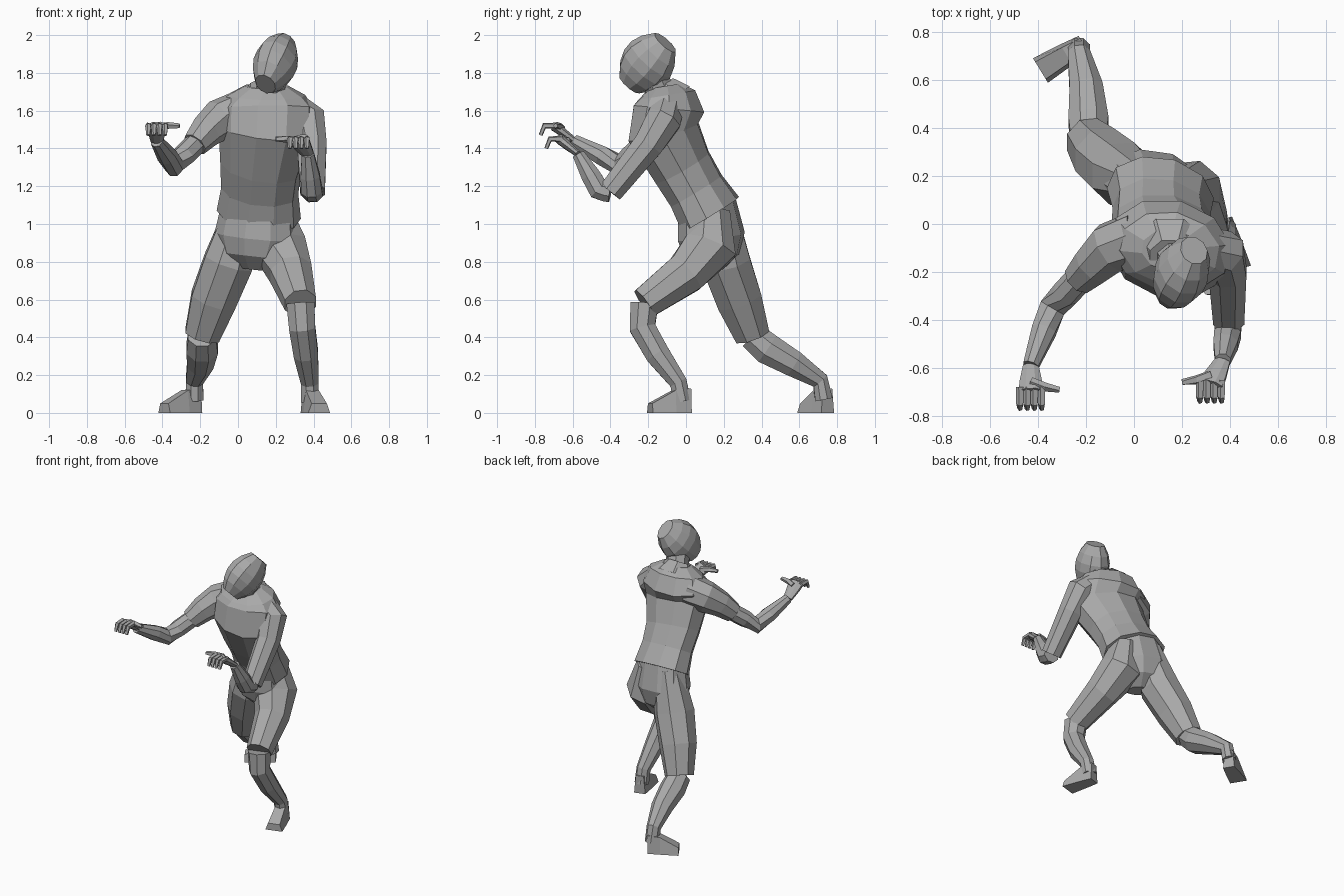
import bpy, math
from mathutils import Vector

cube = bpy.data.objects.get("Cube")
if cube:
    bpy.data.objects.remove(cube, do_unlink=True)

grey = bpy.data.materials.new("plain_grey")
grey.use_nodes = True
tone = (.4, .4, .4, 1)
grey.diffuse_color = tone
grey.node_tree.nodes["Principled BSDF"].inputs["Base Color"].default_value = tone


def add_part(name, verts, faces):
    mesh = bpy.data.meshes.new(name)
    mesh.from_pydata(verts, [], faces)
    mesh.materials.append(grey)
    part = bpy.data.objects.new(name, mesh)
    bpy.context.collection.objects.link(part)


def loft(name, path, widths, flatness=1, yaw=0, end_yaw=None, sides=8):
    """Skin faceted rings along a path; each ring is square to the path."""
    path = [Vector(point) for point in path]
    last = len(path) - 1
    end_yaw = yaw if end_yaw is None else end_yaw
    verts, faces = [], []
    for i, (centre, width) in enumerate(zip(path, widths)):
        along = (path[min(i + 1, last)] - path[max(i - 1, 0)]).normalized()
        turn = math.radians(yaw + (end_yaw - yaw) * i / last)
        across = Vector((math.cos(turn), math.sin(turn), 0))
        across = (across - along * across.dot(along)).normalized()
        through = along.cross(across) * flatness
        for k in range(sides):
            angle = math.tau * (k + .5) / sides
            offset = across * math.cos(angle) + through * math.sin(angle)
            verts.append(centre + offset * width)
    for start in range(0, last * sides, sides):
        for k in range(sides):
            a, b = start + k, start + (k + 1) % sides
            faces.append((a, b, b + sides, a + sides))
    faces.append(tuple(reversed(range(sides))))
    faces.append(tuple(range(last * sides, len(verts))))
    add_part(name, verts, faces)


def foot(name, heel, toe):
    """Wedge shoe whose height falls toward the toe while its sole stays on the ground."""
    heel, toe = Vector(heel), Vector(toe)
    side = (toe - heel).normalized().cross(Vector((0, 0, -1)))
    corners = []
    for t, height, half in ((0, .13, .04), (.4, .12, .05), (1, .05, .06)):
        middle = heel.lerp(toe, t)
        top = middle + Vector((0, 0, height))
        corners += [middle - side * half, middle + side * half,
                    top + side * half * .7, top - side * half * .7]
    faces = [(0, 1, 2, 3), (11, 10, 9, 8)]
    for start in (0, 4):
        for k in range(4):
            a, b = start + k, start + (k + 1) % 4
            faces.append((a, a + 4, b + 4, b))
    add_part(name, corners, faces)


def digit(name, base, steps, radius):
    """Tapered finger built from a base and successive steps."""
    path = [Vector(base)]
    for step in steps:
        path.append(path[-1] + Vector(step))
    loft(name, path, [radius, radius * .9, radius * .6], sides=5)


# Body: shirt twists from the hips up to the shoulders
hips = Vector((.11, .13, 1.05))
ribs = Vector((.12, -.02, 1.3))
chest = Vector((.15, -.12, 1.49))
shoulders = Vector((.15, -.09, 1.61))
nape = Vector((.15, -.11, 1.73))
loft("shirt_body",
     [hips, hips.lerp(ribs, .5), ribs, chest, shoulders, shoulders.lerp(nape, .6), nape],
     [.23, .21, .22, .26, .26, .21, .12], flatness=.74, yaw=-24, end_yaw=-8, sides=10)
loft("collar", [shoulders.lerp(nape, .4), nape + Vector((0, -.03, 0))], [.15, .09])

# Head: an egg on a slanted axis from chin to crown
chin, crown = Vector((.145, -.3, 1.74)), Vector((.25, -.11, 1.96))
loft("neck", [shoulders, chin.lerp(crown, .5)], [.08, .08])
steps = [k / 5 for k in range(6)]
loft("head", [chin.lerp(crown, t) for t in steps],
     [.115 * math.sin(math.pi * (.12 + .75 * t)) ** .7 for t in steps],
     flatness=1.25, yaw=-8, sides=10)

# Trousers
crotch = Vector((.08, .14, .76))
waist = hips + Vector((0, -.02, .06))
loft("pelvis", [waist, hips.lerp(crotch, .4), hips.lerp(crotch, .75), crotch],
     [.2, .23, .19, .08], flatness=.74, yaw=-22, sides=10)
right_knee = Vector((-.19, .35, .41))
left_knee = Vector((.33, -.22, .58))
loft("right_thigh", [(.03, .17, 1.08), (-.05, .21, .8), (-.13, .28, .6), right_knee],
     [.1, .14, .13, .1])
loft("left_thigh", [(.19, .14, 1.07), (.22, .13, .88), (.28, 0, .74), left_knee],
     [.1, .15, .12, .09])

# Lower legs and feet
right_ankle = Vector((-.23, .71, .17))
left_ankle = Vector((.38, -.04, .16))
drop = Vector((0, .02, -.1))
loft("right_shin",
     [right_knee, (-.19, .43, .34), (-.2, .57, .26), right_ankle, right_ankle + drop],
     [.08, .09, .075, .05, .05])
loft("left_shin",
     [left_knee, (.34, -.23, .45), (.36, -.15, .31), left_ankle, left_ankle + drop],
     [.08, .075, .07, .05, .05])
foot("right_foot", (-.21, .75, 0), (-.39, .64, 0))
foot("left_foot", (.37, .02, 0), (.43, -.19, 0))

# Sleeves hang open around the bare arms
right_cuff, left_cuff = Vector((-.23, -.23, 1.42)), Vector((.395, -.4, 1.17))
loft("right_sleeve", [(.02, -.06, 1.59), (-.1, -.1, 1.55), (-.17, -.17, 1.49), right_cuff],
     [.12, .11, .09, .07], yaw=-45)
loft("left_sleeve", [(.29, -.1, 1.61), (.37, -.12, 1.55), (.39, -.2, 1.42), left_cuff],
     [.09, .1, .085, .07])

# Arms bend at the elbow and narrow to the wrist
right_elbow, left_elbow = Vector((-.34, -.35, 1.31)), Vector((.39, -.46, 1.18))
right_wrist, left_wrist = Vector((-.43, -.59, 1.44)), Vector((.37, -.57, 1.37))
for name, cuff, elbow, wrist in (("right", right_cuff, right_elbow, right_wrist),
                                 ("left", left_cuff, left_elbow, left_wrist)):
    forearm = elbow.lerp(wrist, .4)
    loft(name + "_arm", [cuff, cuff.lerp(elbow, .5), elbow, forearm, wrist],
         [.06, .06, .06, .055, .035])

# Hands, fingers and thumbs
for name, wrist, palm, inward in (("right", right_wrist, Vector((-.43, -.7, 1.52)), 1),
                                  ("left", left_wrist, Vector((.32, -.67, 1.45)), -1)):
    loft(name + "_hand", [wrist, wrist.lerp(palm, .6), palm], [.035, .05, .055],
         flatness=.5, yaw=5)
    for k in range(4):
        knuckle = palm + Vector((.03 * (k - 1.5), .02, 0))
        digit(f"{name}_finger_{k}", knuckle, [(0, -.07, 0), (0, -.02, -.05)], .018)
    digit(name + "_thumb", palm + Vector((0, .04, -.01)),
          [(.06 * inward, -.02, .01), (.06 * inward, -.01, 0)], .022)
